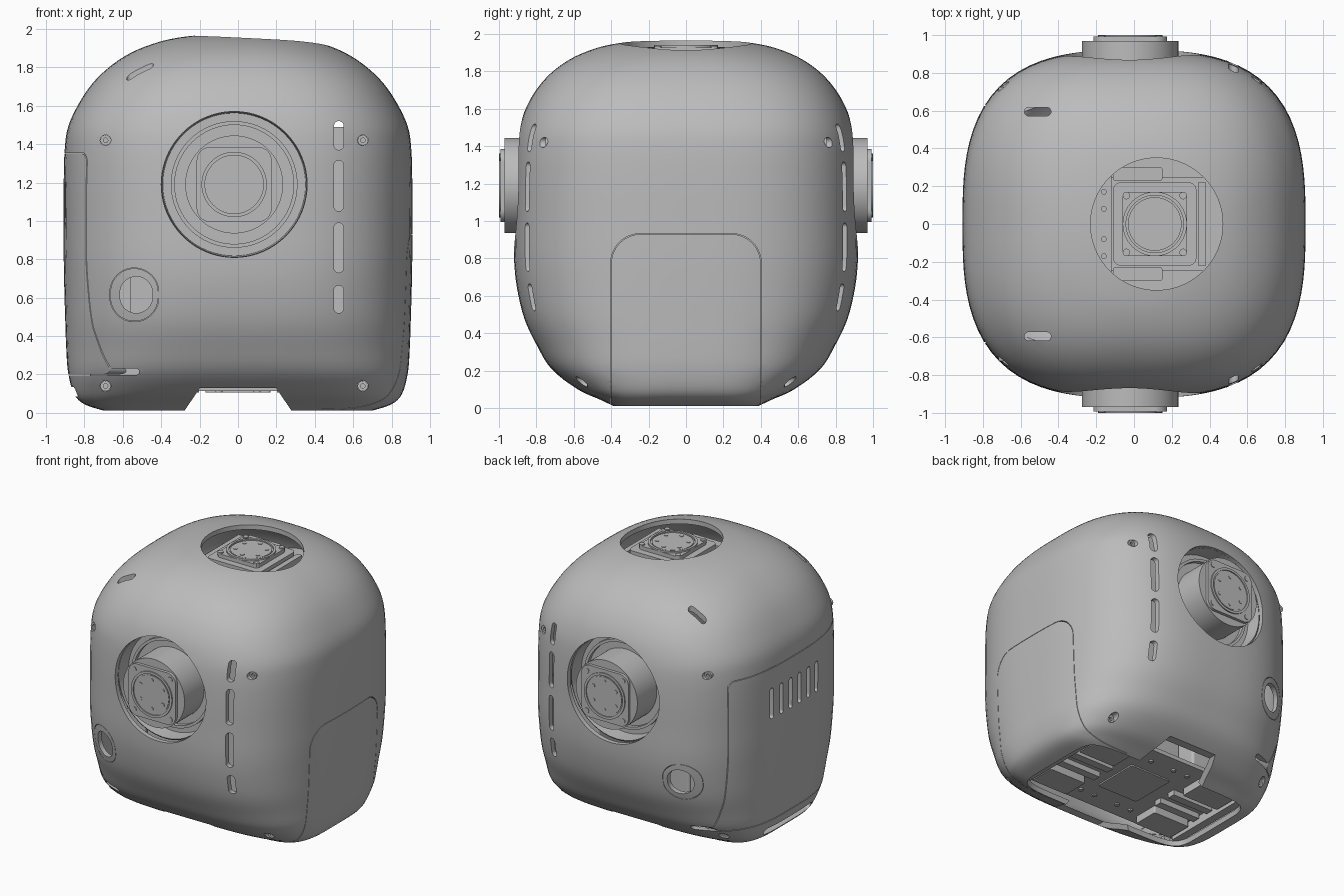
import bpy, bmesh, math
from mathutils import Vector

cube = bpy.data.objects.get("Cube")
if cube:
    bpy.data.objects.remove(cube, do_unlink=True)

grey = bpy.data.materials.new("shell_grey")
grey.use_nodes = True
grey.diffuse_color = (0.5, 0.5, 0.5, 1)
grey.node_tree.nodes["Principled BSDF"].inputs["Base Color"].default_value = (0.5, 0.5, 0.5, 1)
AXES = {"x": lambda u, v, d: (d, u, v),
        "y": lambda u, v, d: (u, d, v),
        "z": lambda u, v, d: (u, v, d)}


def finish(name, bm):
    bmesh.ops.recalc_face_normals(bm, faces=bm.faces)
    mesh = bpy.data.meshes.new(name)
    bm.to_mesh(mesh)
    bm.free()
    mesh.materials.append(grey)
    ob = bpy.data.objects.new(name, mesh)
    bpy.context.collection.objects.link(ob)
    return ob


def prism(name, axis, centre, size, r, lo, hi, seg=12):
    """Rounded rectangle (or circle, when r is half the size) extruded along an axis."""
    w, h = size[0] / 2, size[1] / 2
    r = min(r, w, h)
    pts = []
    for k, (sx, sy) in enumerate([(1, 1), (-1, 1), (-1, -1), (1, -1)]):
        for i in range(seg + 1 if r else 1):
            t = math.pi / 2 * (k + i / seg)
            p = (centre[0] + sx * (w - r) + r * math.cos(t),
                 centre[1] + sy * (h - r) + r * math.sin(t))
            if not pts or math.dist(p, pts[-1]) > 1e-5:
                pts.append(p)
    if math.dist(pts[0], pts[-1]) < 1e-5:
        pts.pop()
    bm = bmesh.new()
    a = [bm.verts.new(AXES[axis](u, v, lo)) for u, v in pts]
    b = [bm.verts.new(AXES[axis](u, v, hi)) for u, v in pts]
    bm.faces.new(a)
    bm.faces.new(b)
    for i in range(len(a)):
        j = (i + 1) % len(a)
        bm.faces.new((a[i], a[j], b[j], b[i]))
    return finish(name, bm)


def disc(name, axis, centre, r, lo, hi, seg=12):
    return prism(name, axis, centre, (2 * r, 2 * r), r, lo, hi, seg)


def lathe(name, axis, centre, profile, seg=64):
    """Closed (radius, depth) profile turned round an axis."""
    bm = bmesh.new()
    rings = []
    for i in range(seg):
        t = math.tau * i / seg
        rings.append([bm.verts.new(AXES[axis](centre[0] + r * math.cos(t),
                                              centre[1] + r * math.sin(t), d))
                      for r, d in profile])
    n = len(profile)
    for i in range(seg):
        p, q = rings[i], rings[(i + 1) % seg]
        for k in range(n):
            bm.faces.new((p[k], q[k], q[(k + 1) % n], p[(k + 1) % n]))
    return finish(name, bm)


def apply(ob, mod):
    bpy.context.view_layer.objects.active = ob
    bpy.ops.object.modifier_apply(modifier=mod.name)


def boolean(ob, cutters, op="DIFFERENCE"):
    for c in cutters:
        mod = ob.modifiers.new("cut", "BOOLEAN")
        mod.operation, mod.object, mod.solver = op, c, "EXACT"
        apply(ob, mod)
        bpy.data.objects.remove(c, do_unlink=True)


# Shell: rounded-square rings (height, half width, half depth, squareness)
rows = [(0.012, 0.70, 0.39, 8), (0.045, 0.80, 0.46, 5), (0.10, 0.855, 0.58, 3.7),
        (0.21, 0.885, 0.72, 3.2), (0.34, 0.895, 0.80, 3), (0.48, 0.90, 0.865, 2.95),
        (0.65, 0.905, 0.905, 2.9), (0.81, 0.908, 0.92, 2.9), (1.0, 0.908, 0.92, 2.9),
        (1.2, 0.908, 0.918, 2.9), (1.37, 0.903, 0.91, 2.9), (1.49, 0.885, 0.892, 2.9),
        (1.61, 0.83, 0.853, 2.85), (1.72, 0.755, 0.787, 2.8), (1.81, 0.66, 0.70, 2.7),
        (1.88, 0.55, 0.592, 2.5), (1.93, 0.42, 0.46, 2.3), (1.955, 0.31, 0.33, 2.1),
        (1.968, 0.2, 0.2, 2)]
rows = [Vector(r) for r in rows]
rings = []
for i in range(len(rows) - 1):
    p0, p1, p2, p3 = rows[max(i - 1, 0)], rows[i], rows[i + 1], rows[min(i + 2, len(rows) - 1)]
    for t in (0, 0.25, 0.5, 0.75):
        m1, m2 = (p2 - p0) / 2, (p3 - p1) / 2
        rings.append(p1 * (2*t**3 - 3*t*t + 1) + m1 * (t**3 - 2*t*t + t)
                     + p2 * (3*t*t - 2*t**3) + m2 * (t**3 - t*t))
rings.append(rows[-1])
bm = bmesh.new()
loops = []
for z, a, b, n in rings:
    loop = []
    for i in range(96):
        c, s = math.cos(math.tau * i / 96), math.sin(math.tau * i / 96)
        k = (abs(c) ** n + abs(s) ** n) ** (-1 / n)
        loop.append(bm.verts.new((a * c * k, b * s * k, z)))
    loops.append(loop)
for p, q in zip(loops, loops[1:]):
    for i in range(96):
        j = (i + 1) % 96
        bm.faces.new((p[i], p[j], q[j], q[i]))
shell = finish("shell", bm)
first = shell.data.polygons[0]
solid = shell.modifiers.new("wall", "SOLIDIFY")
solid.thickness = 0.035
solid.offset = 1 if first.normal.dot(first.center) < 0 else -1
apply(shell, solid)


def split(name, axis, c, size, r, lo, hi, gap):
    """Part the shell along a rounded outline, leaving a thin seam."""
    part = shell.copy()
    part.data = shell.data.copy()
    part.name = name
    bpy.context.collection.objects.link(part)
    boolean(part, [prism("cutter", axis, c, size, r, lo, hi)], "INTERSECT")
    boolean(shell, [prism("cutter", axis, c, (size[0] + gap, size[1] + gap), r, lo, hi)])
    return part


# Side panels and porthole rings
vented = split("right_panel", "x", (0, 0.775), (1.25, 1.15), 0.05, -1.2, -0.4, 0.01)
boolean(vented, [prism("cutter", "x", (-0.265 + 0.106 * i, 1.09), (0.036, 0.23), 0.018, -1.2, -0.4, 6)
                 for i in range(6)])
split("left_panel", "x", (0, 0.365), (0.8, 1.13), 0.16, 0.4, 1.2, 0.006)
for s, side in ((-1, "front"), (1, "back")):
    ring = split(side + "_porthole_ring", "y", (-0.54, 0.615), (0.25, 0.275), 0.125,
                 s * 0.35, s * 1.3, 0.004)
    boolean(ring, [prism("cutter", "y", (-0.53, 0.615), (0.17, 0.19), 0.085, s * 0.35, s * 1.3)])

# Openings in the shell
arm = (-0.02, 1.19)
neck = (0.12, 0)
slots = [(1.445, 0.15), (1.183, 0.265), (0.86, 0.26), (0.592, 0.145)]
screws = [(-0.69, 1.42, 0.725), (0.65, 1.42, 0.75), (-0.69, 0.14, 0.51), (0.65, 0.14, 0.53)]
cuts = [disc("cutter", "z", neck, 0.35, 1.6, 2.2, 20),
        prism("cutter", "x", (0, 0.11), (0.56, 0.05), 0.025, -1.2, -0.5)]
for s in (-1, 1):
    lo, hi = s * 0.35, s * 1.3
    cuts += [disc("cutter", "y", arm, 0.38, lo, hi, 20),
             prism("cutter", "z", (-0.51, s * 0.595), (0.14, 0.045), 0.022, 1.5, 2.2),
             prism("cutter", "y", (-0.6, 0.215), (0.17, 0.035), 0.017, lo, hi)]
    cuts += [prism("cutter", "y", (0.525, z), (0.05, h), 0.025, lo, hi) for z, h in slots]
    cuts += [disc("cutter", "y", (x, z), 0.028, lo, hi, 5) for x, z, d in screws]
arch = prism("cutter", "y", (0, 0.04), (0.64, 0.18), 0, -1.2, 1.2)
for v in arch.data.vertices:
    if v.co.z > 0:
        v.co.x *= 0.62
boolean(shell, cuts + [arch])


# Actuators: round housing, square plate, output disc and bolts
def actuator(name, axis, c, s, top, housing):
    if housing:
        disc(name + "_housing", axis, c, 0.255, s * (top - 0.45), s * (top - 0.03), 20)
        prism(name + "_plate", axis, c, (0.39, 0.39), 0.07, s * (top - 0.04), s * (top - 0.008))
    else:
        prism(name + "_housing", axis, c, (0.44, 0.44), 0.04, s * (top - 0.35), s * (top - 0.04))
        prism(name + "_plate", axis, c, (0.34, 0.34), 0.03, s * (top - 0.05), s * (top - 0.012))
    lathe(name + "_rim", axis, c, [(0.152, s * (top - 0.02)), (0.152, s * top),
                                   (0.17, s * top), (0.17, s * (top - 0.02))])
    disc(name + "_disc", axis, c, 0.142, s * (top - 0.03), s * (top - 0.004))
    for i in range(6):
        t = math.tau * (i + 0.5) / 6
        disc(name + "_bolt", axis, (c[0] + 0.107 * math.cos(t), c[1] + 0.107 * math.sin(t)),
             0.014, s * (top - 0.01), s * top, 3)
    for u in (-0.15, 0.15):
        for v in (-0.15, 0.15):
            disc(name + "_corner_bolt", axis, (c[0] + u, c[1] + v), 0.02,
                 s * (top - 0.03), s * (top - 0.003), 3)


for s, side in ((-1, "front"), (1, "back")):
    actuator(side + "_actuator", "y", arm, s, 1.0, True)
    # Cup round the actuator, inner bracket and screws
    lathe(side + "_cup", "y", arm, [(0.378, s * 0.85), (0.372, s * 0.74), (0.25, s * 0.74),
                                    (0.25, s * 0.72), (0.385, s * 0.72), (0.39, s * 0.84)])
    lathe(side + "_collar", "y", arm, [(0.31, s * 0.73), (0.31, s * 0.77),
                                       (0.33, s * 0.77), (0.33, s * 0.73)])
    prism(side + "_inner_bracket", "y", (-0.48, 0.62), (0.16, 0.5), 0, s * 0.5, s * 0.52)
    for x, z, d in screws:
        disc(side + "_screw_core", "y", (x, z), 0.014, s * (d - 0.04), s * (d - 0.015), 4)
        lathe(side + "_screw", "y", (x, z), [(0.012, s * (d - 0.04)), (0.012, s * d),
                                             (0.027, s * d), (0.027, s * (d - 0.04))], 16)

# Neck actuator with its support frame
actuator("neck_actuator", "z", (0.11, 0), 1, 1.94, False)
prism("neck_deck", "z", (0.1, 0), (0.76, 0.5), 0.02, 1.76, 1.79)
prism("neck_strip", "z", (-0.18, 0), (0.12, 0.7), 0, 1.79, 1.82)
prism("neck_side_rail", "z", (0.36, 0), (0.04, 0.44), 0, 1.79, 1.88)
for s in (-1, 1):
    prism("neck_bar", "z", (0.02, s * 0.265), (0.26, 0.07), 0.01, 1.77, 1.87)
    for y in (0.08, 0.17):
        disc("neck_strip_bolt", "z", (-0.16, s * y), 0.015, 1.81, 1.83, 3)

# Inner column and equipment boxes
prism("core_column", "z", (0, 0), (0.4, 0.5), 0.02, 0.14, 1.77)
prism("equipment_box", "z", (0.53, 0), (0.24, 0.9), 0.02, 0.14, 1.49)
prism("battery_box", "z", (-0.52, 0), (0.5, 0.6), 0.02, 0.14, 0.9)

# Underside plate with pads, rails and bolts
prism("base_plate", "z", (0, 0), (1.48, 0.84), 0.02, 0.115, 0.145)
for sx in (-1, 1):
    prism("base_end_rail", "z", (sx * 0.66, 0), (0.06, 0.7), 0, 0.05, 0.12)
    for sy in (-1, 1):
        prism("base_pad", "z", (sx * 0.46, sy * 0.25), (0.3, 0.2), 0.01, 0.06, 0.12)
        prism("base_rail", "z", (sx * 0.44, sy * 0.07), (0.34, 0.06), 0, 0.075, 0.12)
        for x in (0.1, 0.22):
            disc("base_bolt", "z", (sx * x, sy * 0.3), 0.018, 0.105, 0.12, 4)
prism("base_centre_pad", "z", (0, 0), (0.34, 0.36), 0.02, 0.105, 0.12)

# Smooth curved faces and keep the sharp edges
bpy.ops.object.select_all(action="DESELECT")
for ob in bpy.context.collection.objects:
    if ob.type == "MESH":
        ob.select_set(True)
        bpy.context.view_layer.objects.active = ob
bpy.ops.object.shade_smooth_by_angle(angle=math.radians(30))
